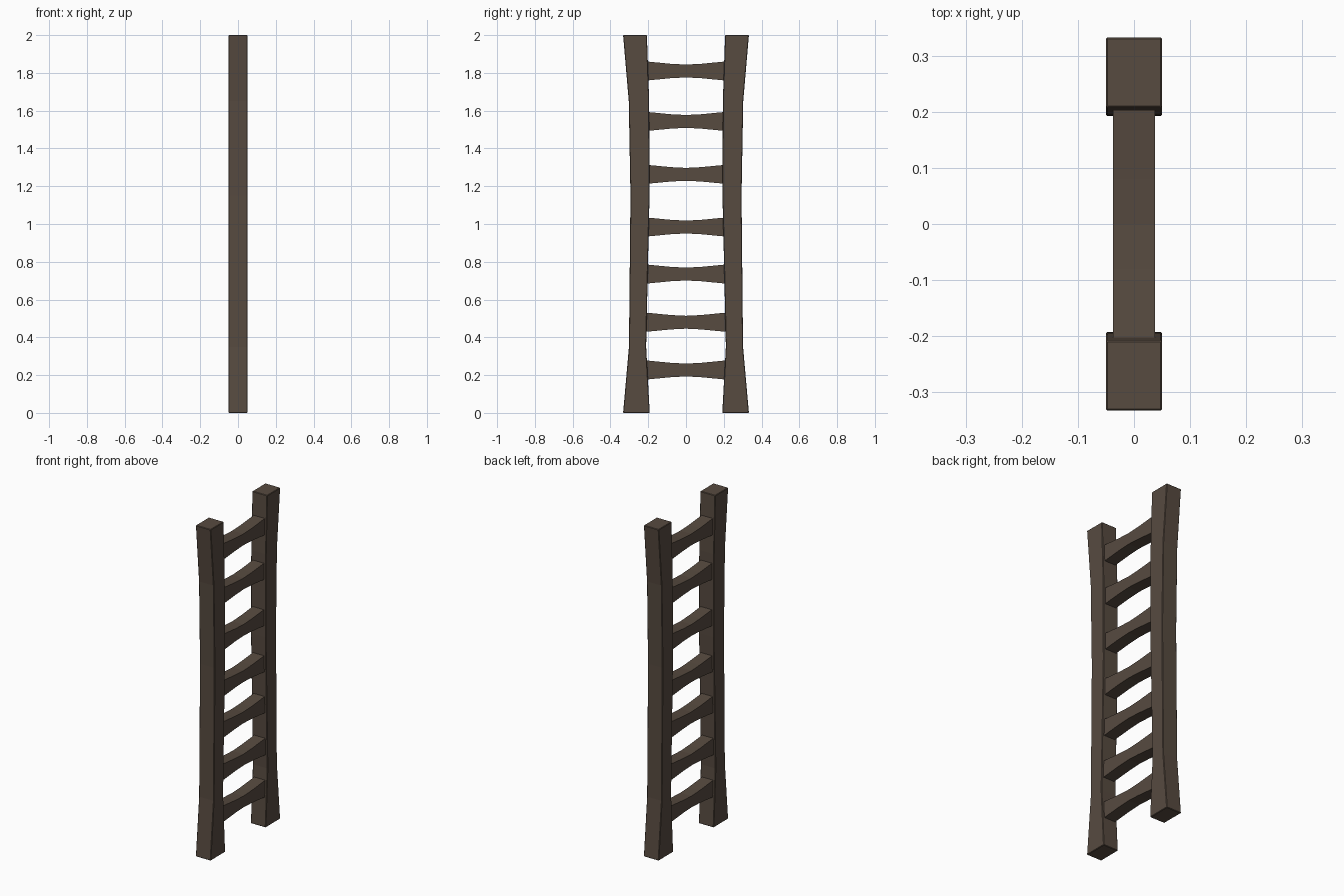
import bpy, bmesh

if "Cube" in bpy.data.objects:
    bpy.data.objects.remove(bpy.data.objects["Cube"])

wood = bpy.data.materials.new("dark brown wood")
wood.diffuse_color = (0.095, 0.069, 0.051, 1)
wood.use_nodes = True
wood.node_tree.nodes["Principled BSDF"].inputs["Base Color"].default_value = wood.diffuse_color


def extrude_profile(name, pts, half_x, bevel):
    """Side profile (y, z) extruded along x, centred on x = 0."""
    bm = bmesh.new()
    face = bm.faces.new([bm.verts.new((-half_x, y, z)) for y, z in pts])
    ext = bmesh.ops.extrude_face_region(bm, geom=[face])
    verts = [v for v in ext["geom"] if isinstance(v, bmesh.types.BMVert)]
    bmesh.ops.translate(bm, verts=verts, vec=(2 * half_x, 0, 0))
    bmesh.ops.recalc_face_normals(bm, faces=bm.faces)
    me = bpy.data.meshes.new(name)
    bm.to_mesh(me)
    bm.free()
    me.materials.append(wood)
    ob = bpy.data.objects.new(name, me)
    bpy.context.collection.objects.link(ob)
    if bevel:
        mod = ob.modifiers.new("soft_edges", "BEVEL")
        mod.width = bevel
        mod.segments = 1
        mod.limit_method = "ANGLE"
    return ob


# Side rails: flared at the foot and head, given as (z, outer y, inner y)
rail = [(0, 0.333, 0.192), (0.35, 0.302, 0.211), (0.85, 0.297, 0.200),
        (1.15, 0.294, 0.193), (1.65, 0.303, 0.195), (2, 0.333, 0.207)]
for side, name in ((-1, "left_rail"), (1, "right_rail")):
    outer = [(side * o, z) for z, o, i in rail]
    inner = [(side * i, z) for z, o, i in reversed(rail)]
    extrude_profile(name, outer + inner, 0.05, 0.003)

# Rungs: waisted in the middle, ends set slightly into the rails
waist = [(-0.215, 0.051), (-0.08, 0.038), (0, 0.034), (0.08, 0.038), (0.215, 0.051)]
for n, z in enumerate((0.227, 0.48, 0.735, 0.984, 1.263, 1.543, 1.81)):
    top = [(y, z + h) for y, h in waist]
    bottom = [(y, z - h) for y, h in reversed(waist)]
    extrude_profile(f"rung_{n + 1}", top + bottom, 0.037, 0)
